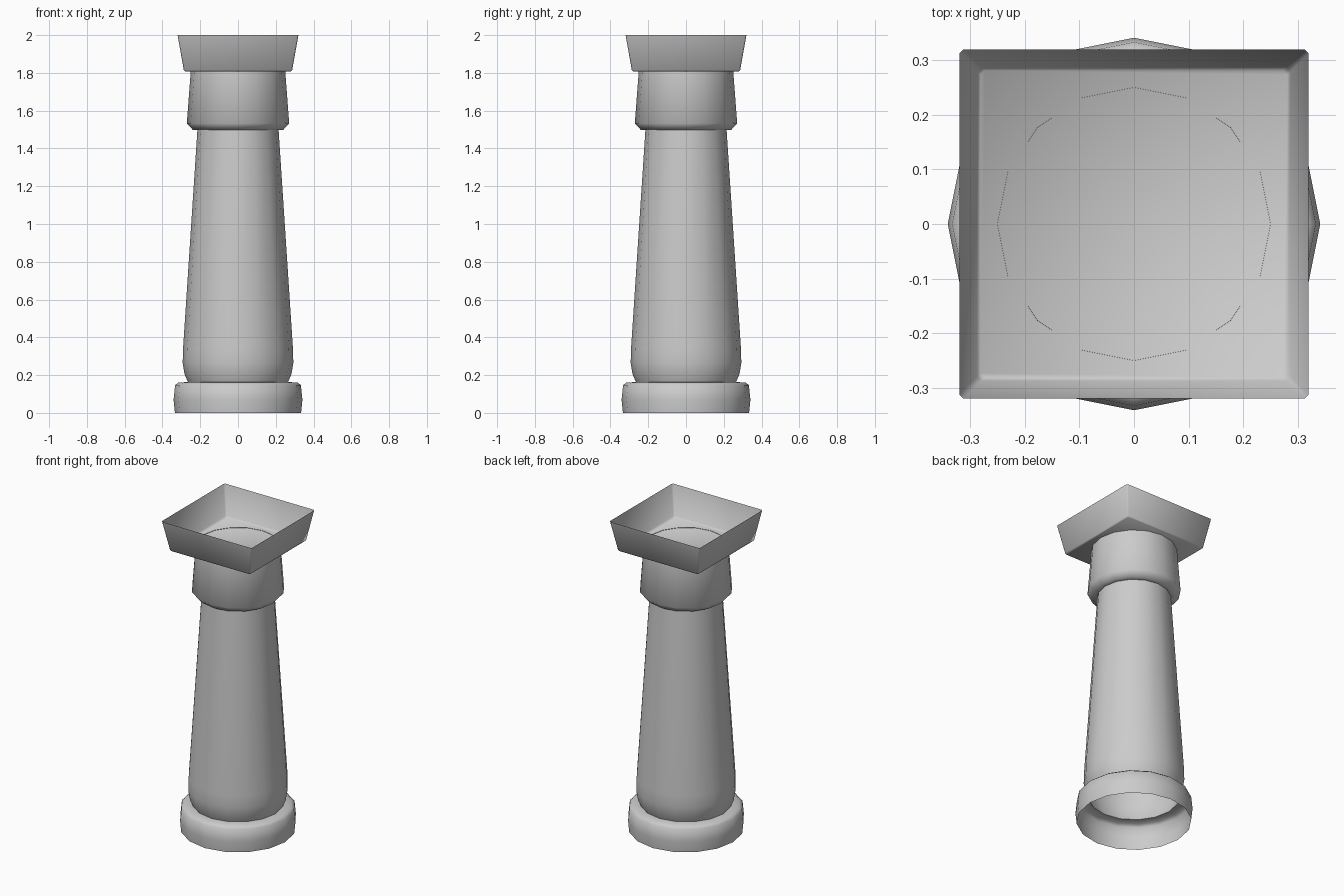
import bpy, bmesh, math

if "Cube" in bpy.data.objects:
    bpy.data.objects.remove(bpy.data.objects["Cube"])

SIDES = 16


def finish(name, bm, angle=40):
    bmesh.ops.recalc_face_normals(bm, faces=bm.faces)
    me = bpy.data.meshes.new(name)
    bm.to_mesh(me)
    bm.free()
    ob = bpy.data.objects.new(name, me)
    bpy.context.collection.objects.link(ob)
    bpy.ops.object.select_all(action='DESELECT')
    ob.select_set(True)
    bpy.context.view_layer.objects.active = ob
    bpy.ops.object.shade_smooth_by_angle(angle=math.radians(angle))
    return ob


def loft(bm, loops):
    rings = [[bm.verts.new(p) for p in loop] for loop in loops]
    for a, b in zip(rings, rings[1:]):
        n = len(a)
        for i in range(n):
            j = (i + 1) % n
            bm.faces.new((a[i], a[j], b[j], b[i]))
    return rings


def lathe(name, profile, angle=40):
    bm = bmesh.new()
    loft(bm, [[(r * math.cos(2 * math.pi * i / SIDES),
                r * math.sin(2 * math.pi * i / SIDES), z)
               for i in range(SIDES)] for r, z in profile])
    return finish(name, bm, angle)


# Open round base with a softened top edge
lathe("base", [(0.334, 0), (0.341, 0.07), (0.333, 0.147),
               (0.315, 0.161), (0.265, 0.163)], 60)

# Tapered shaft, rounded in at the foot
lathe("shaft", [(0.265, 0.163), (0.283, 0.205), (0.293, 0.265),
                (0.291, 0.34), (0.215, 1.497)])

# Collar under the capital
lathe("collar", [(0.215, 1.497), (0.240, 1.499), (0.271, 1.533), (0.25, 1.81)], 60)


# Square open-topped capital with slightly clipped corners
def square(h, z, c=0.008):
    return [(h, -h + c, z), (h, h - c, z), (h - c, h, z), (-h + c, h, z),
            (-h, h - c, z), (-h, -h + c, z), (-h + c, -h, z), (h - c, -h, z)]


bm = bmesh.new()
rings = loft(bm, [square(0.281, 1.808), square(0.287, 1.815), square(0.32, 2.0)])
bm.faces.new(rings[0])
finish("capital", bm, 50)
